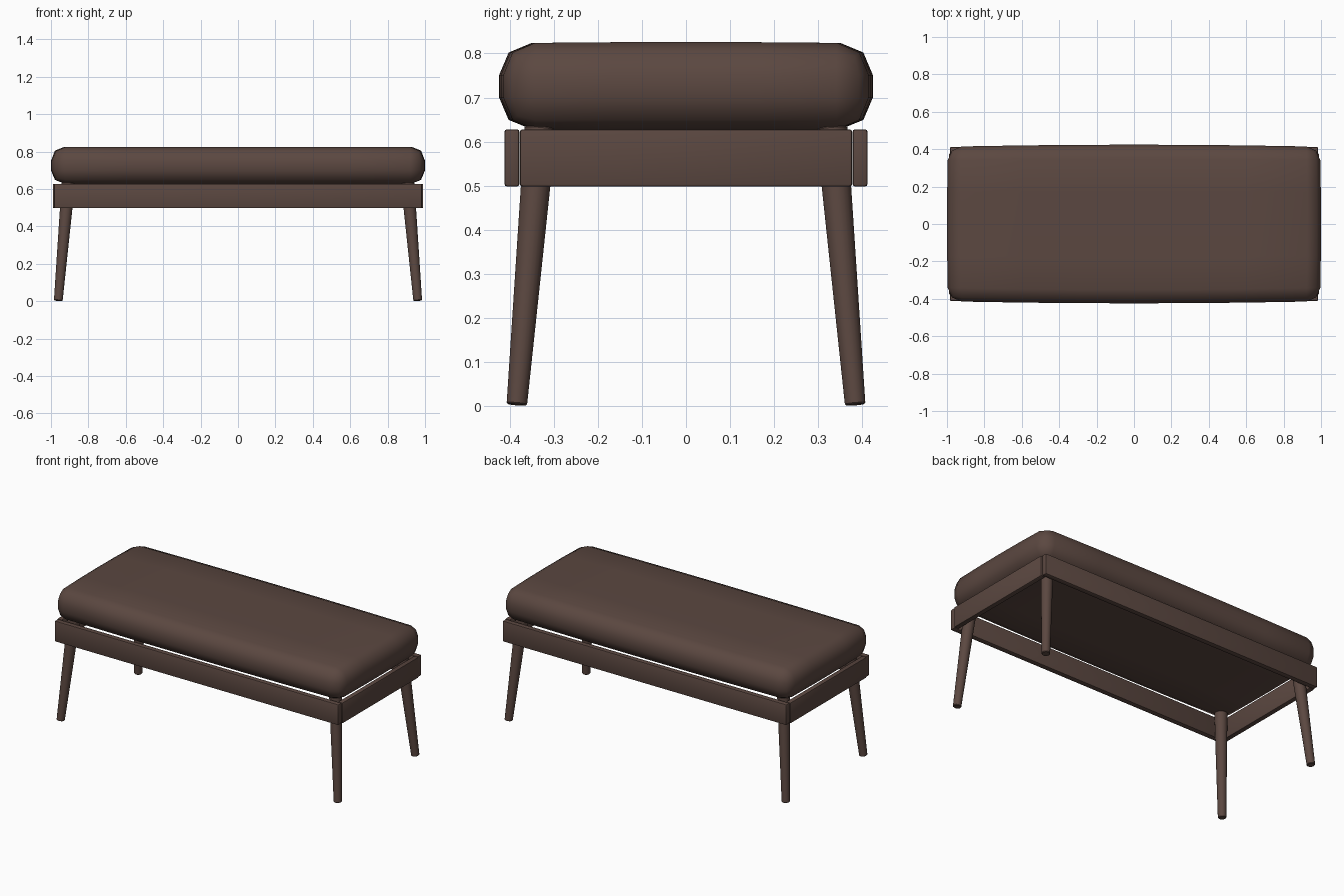
import bpy, bmesh, math
from mathutils import Vector

if "Cube" in bpy.data.objects:
    bpy.data.objects.remove(bpy.data.objects["Cube"])

brown = bpy.data.materials.new("dark brown")
brown.diffuse_color = (0.105, 0.064, 0.052, 1)
brown.use_nodes = True
brown.node_tree.nodes["Principled BSDF"].inputs["Base Color"].default_value = brown.diffuse_color


def finish(bm, name):
    mesh = bpy.data.meshes.new(name)
    bmesh.ops.recalc_face_normals(bm, faces=bm.faces[:])
    bm.to_mesh(mesh)
    bm.free()
    mesh.materials.append(brown)
    ob = bpy.data.objects.new(name, mesh)
    bpy.context.collection.objects.link(ob)
    bpy.ops.object.select_all(action='DESELECT')
    ob.select_set(True)
    bpy.context.view_layer.objects.active = ob
    return ob


def box(lo, hi, bevel, segments):
    bm = bmesh.new()
    bmesh.ops.create_cube(bm, size=1)
    lo, hi = Vector(lo), Vector(hi)
    for v in bm.verts:
        v.co = Vector(((hi[i] - lo[i]) * v.co[i] + (hi[i] + lo[i]) / 2) for i in range(3))
    bmesh.ops.bevel(bm, geom=bm.edges[:], offset=bevel, segments=segments,
                    profile=0.5, affect='EDGES')
    return bm


# Cushion: rounded box, gently bulging along its sides and top
bm = box((-0.994, -0.413, 0.628), (0.994, 0.413, 0.823), 0.072, 2)
cuts = [((x, 0, 0), (1, 0, 0)) for x in (-0.6, -0.3, 0, 0.3, 0.6)]
cuts += [((0, y, 0), (0, 1, 0)) for y in (-0.17, 0, 0.17)]
for co, no in cuts:
    bmesh.ops.bisect_plane(bm, geom=bm.verts[:] + bm.edges[:] + bm.faces[:],
                           plane_co=co, plane_no=no)
for v in bm.verts:
    x, y, z = v.co
    bx, by = max(0, 1 - x * x), max(0, 1 - (y / 0.413) ** 2)
    v.co.x = x * (1 + 0.006 * by)
    v.co.y = y * (1 + 0.027 * bx)
    if z > 0.8:
        v.co.z += 0.003 * by
finish(bm, "cushion")
bpy.ops.object.shade_smooth_by_angle(angle=math.radians(60))

# Frame rails
for s, side in ((-1, "front"), (1, "back")):
    y = 0.395 * s
    finish(box((-0.984, y - 0.017, 0.498), (0.984, y + 0.017, 0.628), 0.006, 2), side + "_rail")
    bpy.ops.object.shade_smooth_by_angle(angle=math.radians(30))
for s, side in ((-1, "left"), (1, "right")):
    x = 0.974 * s
    finish(box((x - 0.016, -0.377, 0.498), (x + 0.016, 0.377, 0.628), 0.006, 2), side + "_rail")
    bpy.ops.object.shade_smooth_by_angle(angle=math.radians(30))

# Splayed, tapered round legs
for sx, xn in ((-1, "left"), (1, "right")):
    for sy, yn in ((-1, "front"), (1, "back")):
        foot = Vector((0.961 * sx, 0.384 * sy, 0.003))
        top = Vector((0.907 * sx, 0.330 * sy, 0.632))
        axis = top - foot
        bm = bmesh.new()
        bmesh.ops.create_cone(bm, cap_ends=True, segments=20, radius1=0.0235,
                              radius2=0.0365, depth=axis.length)
        rims = [e for e in bm.edges if any(len(f.verts) > 4 for f in e.link_faces)]
        bmesh.ops.bevel(bm, geom=rims, offset=0.003, segments=1, affect='EDGES')
        ob = finish(bm, f"{yn}_{xn}_leg")
        ob.location = (foot + top) / 2
        ob.rotation_euler = axis.to_track_quat('Z', 'Y').to_euler()
        bpy.ops.object.shade_smooth_by_angle(angle=math.radians(30))
